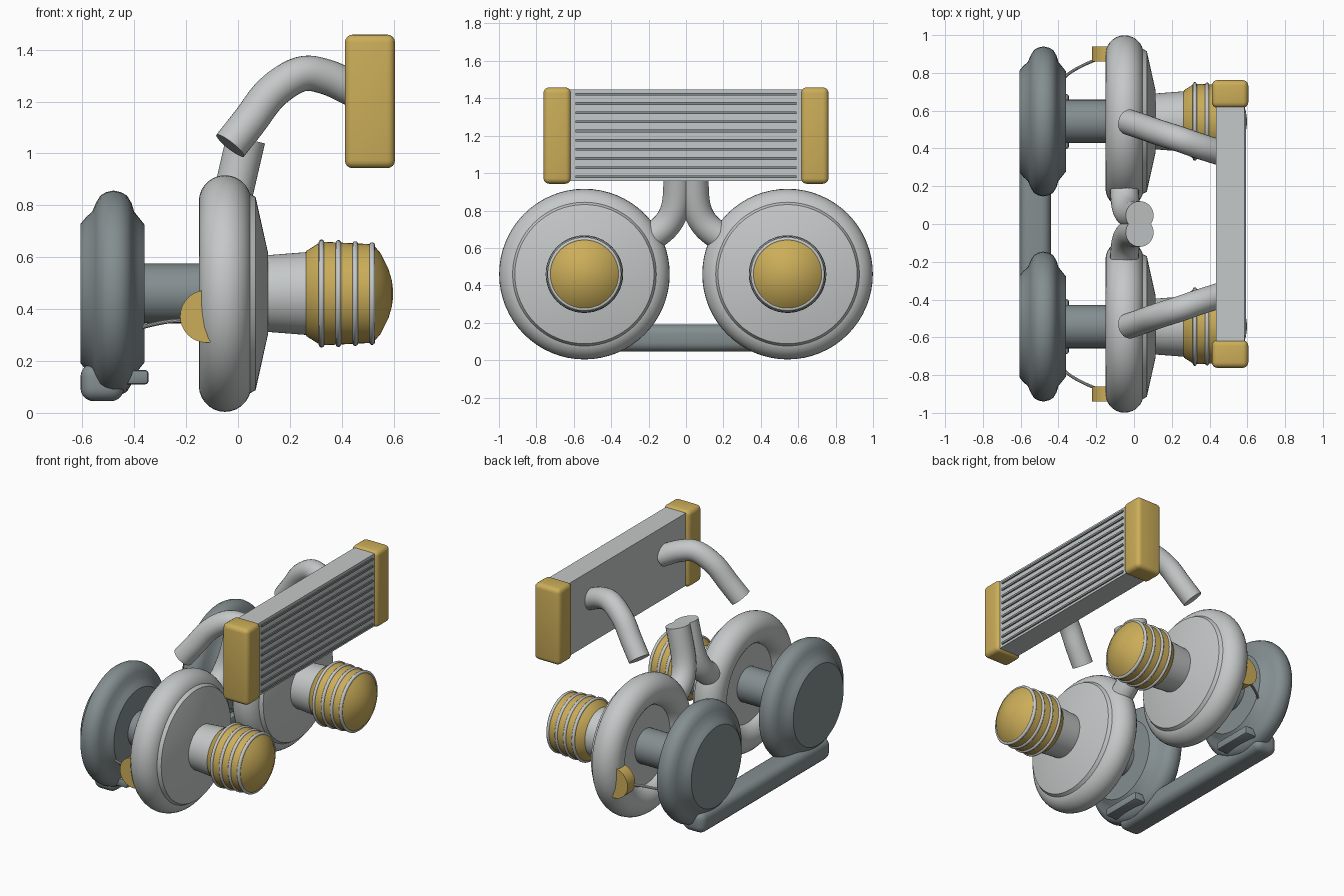
import bpy, bmesh, math
from mathutils import Vector

if "Cube" in bpy.data.objects:
    bpy.data.objects.remove(bpy.data.objects["Cube"])

def material(name, rgb):
    m = bpy.data.materials.new(name)
    m.diffuse_color = (*rgb, 1)
    m.use_nodes = True
    m.node_tree.nodes["Principled BSDF"].inputs["Base Color"].default_value = m.diffuse_color
    return m

SILVER = material("light grey metal", (0.56, 0.58, 0.58))
IRON = material("dark grey metal", (0.23, 0.27, 0.28))
GOLD = material("gold", (0.60, 0.42, 0.10))

def finish(name, bm, mat, angle=35):
    bmesh.ops.recalc_face_normals(bm, faces=bm.faces)
    me = bpy.data.meshes.new(name)
    bm.to_mesh(me)
    bm.free()
    me.materials.append(mat)
    ob = bpy.data.objects.new(name, me)
    bpy.context.collection.objects.link(ob)
    bpy.ops.object.select_all(action='DESELECT')
    ob.select_set(True)
    bpy.context.view_layer.objects.active = ob
    bpy.ops.object.shade_smooth_by_angle(angle=math.radians(angle))
    return ob

def lathe(name, profile, y, z, mat, n=48, closed=False, angle=35):
    """Spin (x, radius) points around an axis parallel to x."""
    bm = bmesh.new()
    rings = [[bm.verts.new((x, y + r * math.cos(2 * math.pi * i / n),
                            z + r * math.sin(2 * math.pi * i / n))) for i in range(n)]
             for x, r in profile]
    pairs = list(zip(rings, rings[1:]))
    if closed:
        pairs.append((rings[-1], rings[0]))
    else:
        bm.faces.new(rings[0])
        bm.faces.new(rings[-1])
    for a, b in pairs:
        for i in range(n):
            j = (i + 1) % n
            bm.faces.new((a[i], a[j], b[j], b[i]))
    return finish(name, bm, mat, angle)

def ring(name, x, major, minor, y, z, mat, n=48, m=20):
    pts = [(x + minor * math.cos(2 * math.pi * k / m),
            major + minor * math.sin(2 * math.pi * k / m)) for k in range(m)]
    return lathe(name, pts, y, z, mat, n, closed=True, angle=60)

def box(name, lo, hi, mat, bevel=0, segments=4):
    bm = bmesh.new()
    bmesh.ops.create_cube(bm, size=1)
    lo, hi = Vector(lo), Vector(hi)
    for v in bm.verts:
        v.co = (lo + hi) / 2 + v.co * (hi - lo)
    if bevel:
        bmesh.ops.bevel(bm, geom=bm.edges[:], offset=bevel, segments=segments,
                        profile=0.5, affect='EDGES')
    return finish(name, bm, mat)

def pipe(name, points, radius, mat, n=24, steps=6):
    """Round pipe along a smooth path through the points, with flat ends."""
    p = [Vector(q) for q in points]
    p = [2 * p[0] - p[1]] + p + [2 * p[-1] - p[-2]]
    path = []
    for a, b, c, d in zip(p, p[1:], p[2:], p[3:]):
        for k in range(steps):
            t = k / steps
            path.append(0.5 * (2 * b + (c - a) * t + (2 * a - 5 * b + 4 * c - d) * t * t
                               + (3 * b - a - 3 * c + d) * t ** 3))
    path.append(p[-2])
    bm = bmesh.new()
    rings, side = [], None
    for i, c in enumerate(path):
        t = (path[min(i + 1, len(path) - 1)] - path[max(i - 1, 0)]).normalized()
        side = t.orthogonal() if side is None else side - t * side.dot(t)
        side.normalize()
        up = t.cross(side)
        rings.append([bm.verts.new(c + radius * (side * math.cos(2 * math.pi * k / n)
                      + up * math.sin(2 * math.pi * k / n))) for k in range(n)])
    for a, b in zip(rings, rings[1:]):
        for k in range(n):
            j = (k + 1) % n
            bm.faces.new((a[k], a[j], b[j], b[k]))
    bm.faces.new(rings[0])
    bm.faces.new(rings[-1])
    return finish(name, bm, mat)

def half_disc(name, centre, radius, depth, tilt, mat, n=20):
    """Half cylinder along y, bulging towards -x."""
    bm = bmesh.new()
    verts = []
    for k in range(n + 1):
        a = math.pi / 2 + tilt + math.pi * k / n
        verts.append(bm.verts.new((centre[0] + radius * math.cos(a), centre[1] - depth / 2,
                                   centre[2] + radius * math.sin(a))))
    face = bm.faces.new(verts)
    out = bmesh.ops.extrude_face_region(bm, geom=[face])
    bmesh.ops.translate(bm, vec=(0, depth, 0),
                        verts=[v for v in out['geom'] if isinstance(v, bmesh.types.BMVert)])
    return finish(name, bm, mat)

AXIS_Y, AXIS_Z = 0.543, 0.46

for s, tag in ((-1, "front"), (1, "back")):
    y, z = s * AXIS_Y, AXIS_Z

    # Turbine housing, its outlet block and the centre shaft
    lathe(f"turbine_housing_{tag}",
          [(-.607, .268), (-.585, .295), (-.562, .315), (-.548, .348), (-.53, .378), (-.508, .391),
           (-.48, .397), (-.452, .391), (-.428, .378), (-.41, .348), (-.40, .315), (-.38, .29),
           (-.36, .265)], y, z, IRON)
    box(f"turbine_outlet_{tag}", (-.50, y - .145, .11), (-.345, y + .145, .165), IRON, .012, 2)
    lathe(f"centre_shaft_{tag}", [(-.40, .115), (-.05, .115)], y, z, IRON, 32)

    # Compressor scroll, cover and intake neck
    ring(f"compressor_scroll_{tag}", -.05, .355, .101, y, z, SILVER, 64, 28)
    lathe(f"compressor_cover_{tag}",
          [(-.08, .33), (.045, .385), (.068, .372), (.115, .16), (.115, .148), (.27, .16)],
          y, z, SILVER, 64, angle=25)

    # Air filter with bands
    lathe(f"air_filter_{tag}",
          [(.26, .155), (.265, .165), (.32, .20), (.52, .19), (.55, .155), (.58, .095),
           (.593, .05), (.598, .012)], y, z, GOLD)
    for i, (x, r) in enumerate(((.322, .197), (.387, .195), (.452, .191), (.517, .187))):
        ring(f"filter_band_{tag}_{i + 1}", x, r, .011, y, z, SILVER, 48, 10)

    # Actuator and rod
    half_disc(f"actuator_{tag}", (-.122, s * .90, .372), .101, .08, .18, GOLD)
    pipe(f"actuator_rod_{tag}", [(-.39, s * .755, .325), (-.34, s * .80, .338),
         (-.27, s * .84, .352), (-.19, s * .875, .358)], .008, SILVER, 10, 4)

    # Riser pipe out of the scroll
    pipe(f"riser_pipe_{tag}", [(-.05, s * .25, .64), (-.05, s * .16, .675), (-.04, s * .085, .75),
         (-.015, s * .05, .86), (.03, s * .045, 1.055)], .076, SILVER)

    # Charge pipe into the cooler
    pipe(f"charge_pipe_{tag}", [(-.03, s * .54, 1.03), (.045, s * .515, 1.125),
         (.13, s * .485, 1.235), (.24, s * .45, 1.305), (.34, s * .415, 1.295),
         (.45, s * .38, 1.245)], .068, SILVER)

    # Cooler end tank
    lo, hi = sorted((s * .615, s * .762))
    box(f"cooler_tank_{tag}", (.412, lo, .943), (.605, hi, 1.458), GOLD, .03)

# Exhaust bar joining the turbines
box("exhaust_bar", (-.607, -.69, .045), (-.44, .69, .19), IRON, .05, 5)

# Cooler core with thin fins on the outer face
box("cooler_core", (.435, -.62, .957), (.585, .62, 1.446), SILVER)
for i in range(10):
    fz = .98 + i * .049
    box(f"cooler_fin_{i + 1}", (.57, -.592, fz - .007), (.594, .592, fz + .007), IRON)
